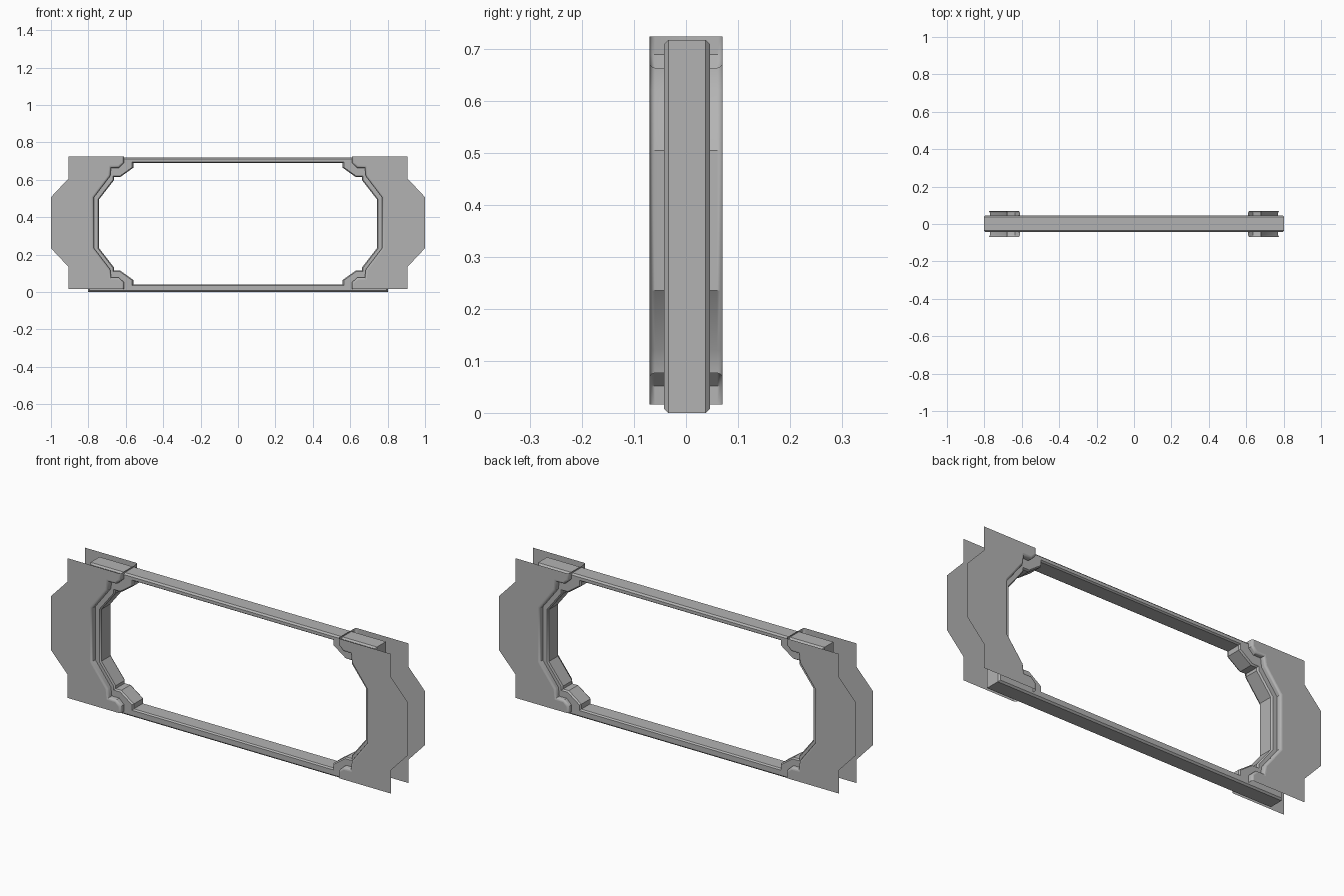
import bpy, bmesh
from mathutils import Vector

if "Cube" in bpy.data.objects:
    bpy.data.objects.remove(bpy.data.objects["Cube"])

grey = bpy.data.materials.new("dark_grey")
grey.diffuse_color = (.45, .45, .45, 1)
grey.use_nodes = True
grey.node_tree.nodes["Principled BSDF"].inputs["Base Color"].default_value = grey.diffuse_color


def offset(pts, d, closed):
    """Mitred offset of an x/z polyline to its left side."""
    pts = [Vector(p) for p in pts]
    n, out = len(pts), []
    for i, p in enumerate(pts):
        dirs = []
        if closed or i > 0:
            dirs.append((p - pts[i - 1]).normalized())
        if closed or i < n - 1:
            dirs.append((pts[(i + 1) % n] - p).normalized())
        norms = [Vector((-v.y, v.x)) for v in dirs]
        m = sum(norms, Vector((0, 0))).normalized()
        out.append(p + m * d / max(0.4, m.dot(norms[0])))
    return out


def loft(bm, rows, closed, sx=1):
    """Skin a list of (x/z points, y) rows, returning the vertex rows."""
    vr = [[bm.verts.new((sx * p[0], y, p[1])) for p in pts] for pts, y in rows]
    for a, b in zip(vr, vr[1:]):
        n = len(a)
        for i in range(n if closed else n - 1):
            j = (i + 1) % n
            bm.faces.new((a[i], a[j], b[j], b[i]))
    return vr


def finish(bm, name):
    me = bpy.data.meshes.new(name)
    bm.to_mesh(me)
    bm.free()
    me.materials.append(grey)
    ob = bpy.data.objects.new(name, me)
    bpy.context.collection.objects.link(ob)
    bpy.ops.object.select_all(action='DESELECT')
    ob.select_set(True)
    bpy.context.view_layer.objects.active = ob
    bpy.ops.object.shade_smooth_by_angle(angle=0.6)
    for p in me.polygons:          # the large flat sheets stay flat
        if len(p.vertices) > 4:
            p.use_smooth = False


def mirrored_half(quarter, mid):
    """Complete an upper quarter outline down to its mirrored lower end."""
    return quarter + [(x, 2 * mid - z) for x, z in reversed(quarter)]


# Central frame: chamfered rectangle with a stepped octagonal opening
HALF, CH, SHIFT = 0.044, 0.008, 0.002
right = mirrored_half([(.56, .689), (.56, .664), (.63, .614), (.662, .614),
                       (.662, .599), (.742, .496)], .3645)
inner = right + [(-x, z) for x, z in reversed(right)]       # clockwise
outer = [(-.803, .718), (.803, .718), (.803, 0), (-.803, 0)]  # clockwise
bm = bmesh.new()
caps = {0: [], -1: []}
for loop, d in ((outer, -CH), (inner, CH * .7)):
    small = offset(loop, d, True)
    vr = loft(bm, [(small, SHIFT - HALF), (loop, SHIFT - HALF + CH),
                   (loop, SHIFT + HALF - CH), (small, SHIFT + HALF)], True)
    for k in caps:
        r = vr[k]
        caps[k] += [bm.edges.get((r[i], r[(i + 1) % len(r)])) for i in range(len(r))]
for edges in caps.values():
    bmesh.ops.triangle_fill(bm, edges=edges, use_beauty=True)
bmesh.ops.recalc_face_normals(bm, faces=bm.faces)
finish(bm, "frame")

# Side plates: thin sheets with a rounded rim that wraps across the frame
MID = .3705
rim = mirrored_half([(.621, .7245), (.621, .694), (.641, .675), (.688, .675),
                     (.694, .624), (.782, .509)], MID)
edge = mirrored_half([(.907, .7245), (.907, .606), (1, .507)], MID)
for sx, side in ((-1, "left"), (1, "right")):
    for sy, face in ((-1, "front"), (1, "back")):
        bm = bmesh.new()
        rows = [(offset(rim, -d, False), sy * y) for d, y in
                ((0, .07), (.005, .069), (.009, .0655), (.011, .060), (.011, 0))]
        vr = loft(bm, rows, False, sx)
        ev = [bm.verts.new((sx * x, sy * .07, z)) for x, z in edge]
        plate = bm.faces.new(vr[0] + ev[::-1])
        bmesh.ops.recalc_face_normals(bm, faces=bm.faces)
        plate.normal_update()
        if plate.normal.y * sy < 0:
            bmesh.ops.reverse_faces(bm, faces=bm.faces)
        finish(bm, f"{side}_{face}_plate")
